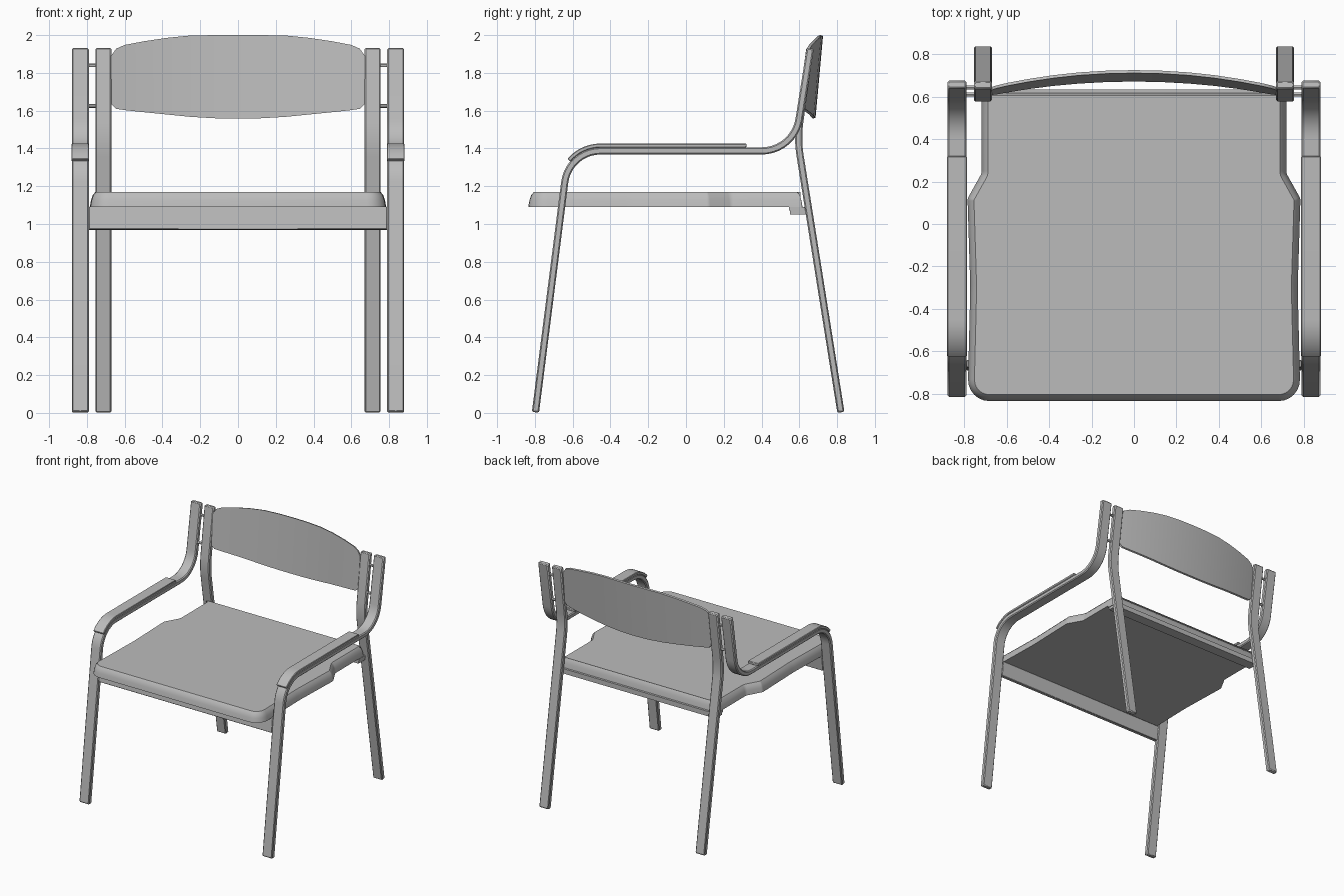
import bpy, bmesh, math
from mathutils import Vector

if "Cube" in bpy.data.objects:
    bpy.data.objects.remove(bpy.data.objects["Cube"], do_unlink=True)

GREY = (0.5, 0.5, 0.5, 1.0)
mat = bpy.data.materials.new("plain grey")
mat.use_nodes = True
mat.diffuse_color = GREY
mat.node_tree.nodes["Principled BSDF"].inputs["Base Color"].default_value = GREY


def finish(name, bm, mirror=False, bevel=0.0):
    bmesh.ops.recalc_face_normals(bm, faces=bm.faces)
    mesh = bpy.data.meshes.new(name)
    bm.to_mesh(mesh)
    bm.free()
    mesh.materials.append(mat)
    obj = bpy.data.objects.new(name, mesh)
    bpy.context.collection.objects.link(obj)
    bpy.ops.object.select_all(action="DESELECT")
    obj.select_set(True)
    bpy.context.view_layer.objects.active = obj
    bpy.ops.object.shade_smooth_by_angle(angle=math.radians(30))
    if bevel:
        mod = obj.modifiers.new("soft_edges", "BEVEL")
        mod.width = bevel
        mod.segments = 1
        mod.limit_method = "ANGLE"
        mod.angle_limit = math.radians(50)
    if mirror:
        obj.modifiers.new("mirror", "MIRROR")
    return obj


def rounded(points, closed=False, steps=8):
    """Round each (u, v, radius) corner of a path with an arc."""
    out, n = [], len(points)
    for i, (u, v, r) in enumerate(points):
        p = Vector((u, v))
        if r == 0 or (not closed and i in (0, n - 1)):
            out.append(p)
            continue
        a = (Vector(points[i - 1][:2]) - p).normalized()
        b = (Vector(points[(i + 1) % n][:2]) - p).normalized()
        half = a.angle(b) / 2
        centre = p + (a + b).normalized() * (r / math.sin(half))
        start = p + a * (r / math.tan(half)) - centre
        end = p + b * (r / math.tan(half)) - centre
        turn = start.angle_signed(end)
        for k in range(steps + 1):
            # angle_signed is clockwise positive
            t = -turn * k / steps
            c, s = math.cos(t), math.sin(t)
            out.append(centre + Vector((start.x * c - start.y * s, start.x * s + start.y * c)))
    return out


def offset(path, dist, closed=False):
    """Shift a path sideways, with mitred corners."""
    out, n = [], len(path)
    for i, p in enumerate(path):
        before = path[i - 1] if closed or i > 0 else None
        after = path[(i + 1) % n] if closed or i < n - 1 else None
        d1 = (p - before).normalized() if before else (after - p).normalized()
        d2 = (after - p).normalized() if after else d1
        n1, n2 = Vector((-d1.y, d1.x)), Vector((-d2.y, d2.x))
        m = (n1 + n2).normalized()
        out.append(p + m * (dist / m.dot(n1)))
    return out


def loft(bm, rings, loop=True):
    """Skin rings of points and cap both ends."""
    vs = [[bm.verts.new(p) for p in ring] for ring in rings]
    for r1, r2 in zip(vs, vs[1:]):
        for j in range(len(r1)):
            k = (j + 1) % len(r1)
            bm.faces.new((r1[j], r1[k], r2[k], r2[j]))
    bm.faces.new(vs[0])
    bm.faces.new(vs[-1])


def strip(name, path, thick, x0, x1, mirror=True, bevel=0.007):
    """Flat bent bar: a (y, z) path with thickness, spanning x0 to x1."""
    bm = bmesh.new()
    sides = zip(offset(path, thick / 2), offset(path, -thick / 2))
    loft(bm, [[(x0, *a), (x1, *a), (x1, *b), (x0, *b)] for a, b in sides])
    return finish(name, bm, mirror, bevel)


# Side frames: front leg, arm and upright in one bent bar
strip("side_frame", rounded([(-0.797, 0.003, 0), (-0.621, 1.387, 0.19),
                             (0.572, 1.387, 0.2), (0.658, 1.93, 0)], steps=10),
      0.038, 0.79, 0.88)

# Arm pads: thin strips following the top of each arm
pad = []
for k in range(9):
    t = math.radians(50 * (1 - k / 8))
    pad.append(Vector((-0.453 - 0.218 * math.sin(t), 1.197 + 0.218 * math.cos(t))))
pad.append(Vector((0.32, 1.415)))
strip("arm_pad", pad, 0.022, 0.788, 0.882, bevel=0.004)

# Back legs, bent where they meet the backrest
strip("back_leg", rounded([(0.82, 0.003, 0), (0.59, 1.45, 0.6), (0.656, 1.93, 0)]),
      0.038, 0.67, 0.755)

# Rails under the seat
strip("front_rail", [Vector((-0.674, 0.97)), Vector((-0.659, 1.09))],
      0.034, -0.79, 0.79, False, 0.003)
strip("rear_rail", [Vector((0.545, 1.081)), Vector((0.635, 1.081))],
      0.018, -0.72, 0.72, False, 0)
strip("rear_rail_plate", [Vector((0.55, 1.061)), Vector((0.635, 1.061))],
      0.022, -0.715, 0.715, False, 0)

# Seat: outline with narrowed back, stacked inwards to a soft top edge
half = [(0.785, -0.835, 0.1), (0.772, -0.3, 0.8), (0.785, 0.12, 0.04),
        (0.718, 0.24, 0.04), (0.718, 0.617, 0.01)]
outline = rounded(half + [(-x, y, r) for x, y, r in reversed(half)], closed=True, steps=6)
bm = bmesh.new()
loft(bm, [[(p.x, p.y, z) for p in offset(outline, inset, True)]
          for inset, z in ((0, 1.09), (0.006, 1.125), (0.015, 1.152), (0.03, 1.17))])
finish("seat", bm)

# Backrest: thin curved, tilted panel with an arched outline
columns = [(0, 1.558, 2.0), (0.13, 1.56, 2.0), (0.26, 1.568, 1.997), (0.38, 1.58, 1.985),
           (0.5, 1.592, 1.967), (0.6, 1.603, 1.948), (0.645, 1.61, 1.928), (0.672, 1.635, 1.89)]
columns = [(-x, b, t) for x, b, t in reversed(columns[1:])] + columns


def panel_y(x, z):
    return 0.602 + 0.07 * (1 - (x / 0.67) ** 2) + 0.09 * (z - 1.56)


bm = bmesh.new()
loft(bm, [[(x, panel_y(x, b), b), (x, panel_y(x, t), t),
           (x, panel_y(x, t) + 0.014, t - 0.004), (x, panel_y(x, b) + 0.014, b + 0.004)]
          for x, b, t in columns])
finish("backrest", bm)

# Bolts joining side frames to back legs
for name, y, z in (("upper_bolt", 0.644, 1.84), ("lower_bolt", 0.611, 1.625)):
    bm = bmesh.new()
    ring = [(0.01 * math.cos(a * math.pi / 6), 0.01 * math.sin(a * math.pi / 6)) for a in range(12)]
    loft(bm, [[(x, y + u, z + v) for u, v in ring] for x in (0.745, 0.80)])
    finish(name, bm, mirror=True)
